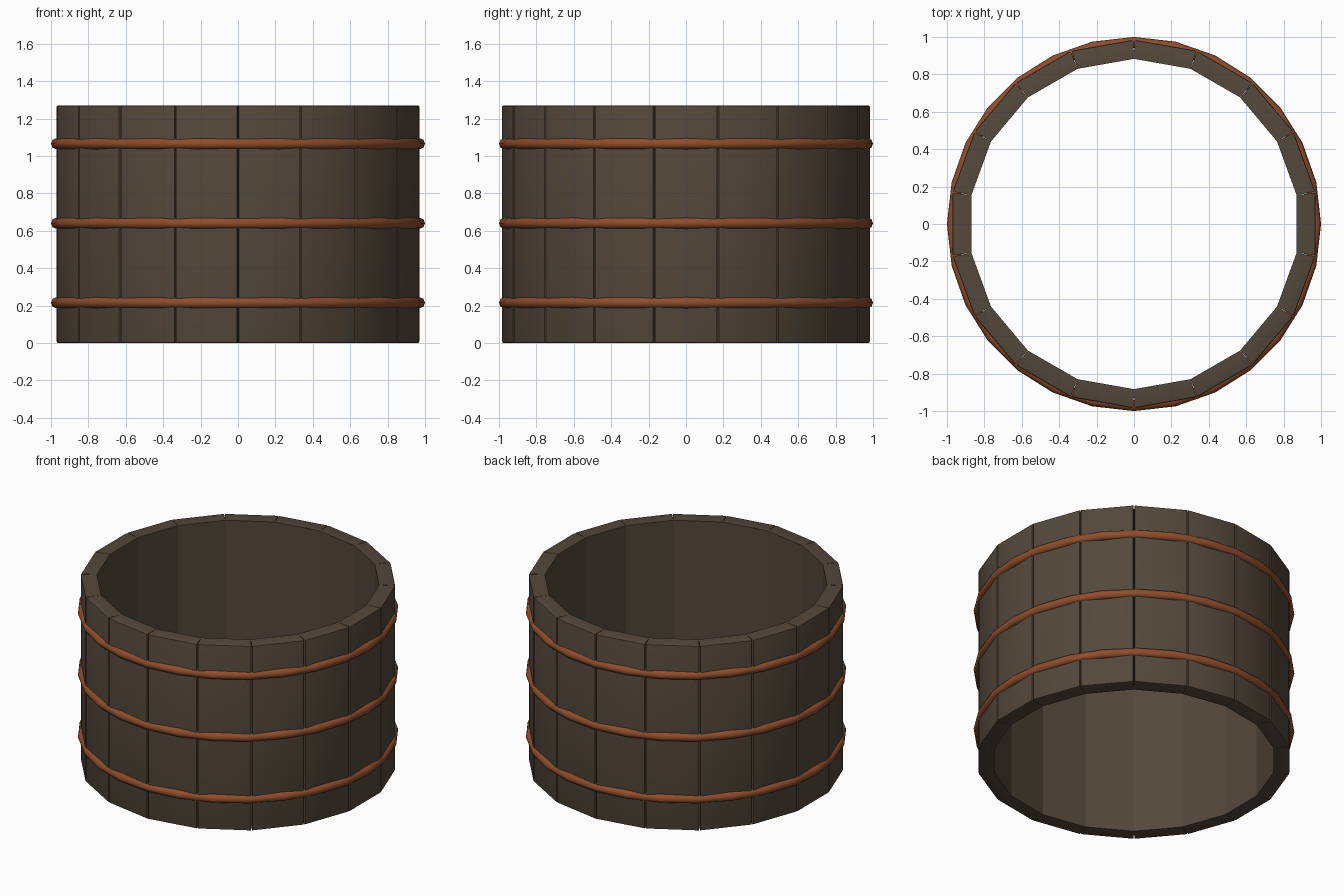
import bpy, bmesh, math

cube = bpy.data.objects.get("Cube")
if cube:
    bpy.data.objects.remove(cube, do_unlink=True)

STAVES = 18
HEIGHT = 1.27
R_IN, R_OUT = 0.883, 0.985
BEVEL = 0.009


def make_material(name, rgb):
    mat = bpy.data.materials.new(name)
    mat.use_nodes = True
    color = (*rgb, 1.0)
    mat.diffuse_color = color
    mat.node_tree.nodes["Principled BSDF"].inputs["Base Color"].default_value = color
    return mat


def make_object(name, bm, mat):
    mesh = bpy.data.meshes.new(name)
    bmesh.ops.recalc_face_normals(bm, faces=bm.faces)
    bm.to_mesh(mesh)
    bm.free()
    mesh.materials.append(mat)
    obj = bpy.data.objects.new(name, mesh)
    bpy.context.collection.objects.link(obj)
    return obj


def smooth(obj, degrees):
    bpy.ops.object.select_all(action="DESELECT")
    obj.select_set(True)
    bpy.context.view_layer.objects.active = obj
    bpy.ops.object.shade_smooth_by_angle(angle=math.radians(degrees))


wood = make_material("dark wood", (0.088, 0.064, 0.044))
copper = make_material("copper brown", (0.27, 0.075, 0.026))


# Stave: wedge block, slightly narrower outside so a groove opens at each joint
def add_stave(index):
    half = math.pi / STAVES
    x_in, x_out = R_IN * math.cos(half), R_OUT * math.cos(half)
    y_in, y_out = R_IN * math.sin(half), R_OUT * math.sin(half) - 0.003
    bm = bmesh.new()
    corners = [(x_in, -y_in), (x_out, -y_out), (x_out, y_out), (x_in, y_in)]
    base = bm.faces.new([bm.verts.new((x, y, 0)) for x, y in corners])
    top = bmesh.ops.extrude_face_region(bm, geom=[base])["geom"]
    bmesh.ops.translate(bm, vec=(0, 0, HEIGHT),
                        verts=[v for v in top if isinstance(v, bmesh.types.BMVert)])
    # Soften the outer edges only
    outer = [e for e in bm.edges if all(v.co.x > x_out - 0.01 for v in e.verts)]
    bmesh.ops.bevel(bm, geom=outer, offset=BEVEL, segments=2, profile=0.5,
                    affect="EDGES", clamp_overlap=True)
    obj = make_object(f"stave_{index + 1}", bm, wood)
    obj.rotation_euler.z = index * math.tau / STAVES
    smooth(obj, 40)


for i in range(STAVES):
    add_stave(i)

# Hoops: three rings half sunk into the staves
for name, z in (("lower_hoop", 0.215), ("middle_hoop", 0.64), ("upper_hoop", 1.065)):
    bpy.ops.mesh.primitive_torus_add(major_segments=28, minor_segments=8,
                                     major_radius=0.97, minor_radius=0.03,
                                     location=(0, 0, z))
    hoop = bpy.context.object
    hoop.name = name
    hoop.data.materials.append(copper)
    smooth(hoop, 60)
